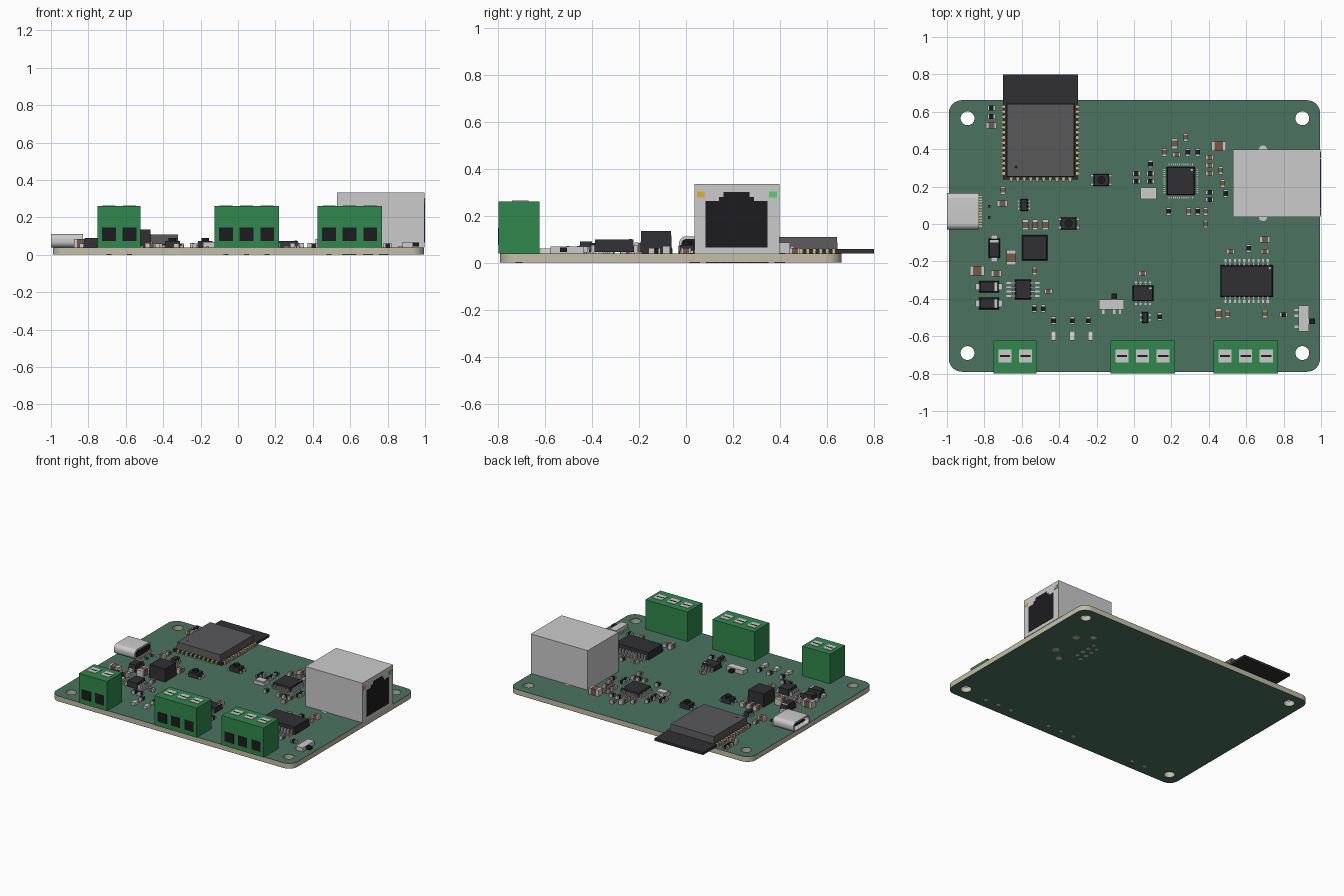
import bpy, bmesh, math
from mathutils import Matrix

if "Cube" in bpy.data.objects:
    bpy.data.objects.remove(bpy.data.objects["Cube"])

MATS = {}
COL = {
    'mask': (0.07, 0.175, 0.12), 'core': (0.55, 0.52, 0.38), 'gold': (0.65, 0.5, 0.22),
    'silver': (0.62, 0.63, 0.65), 'black': (0.012, 0.012, 0.014), 'chip': (0.03, 0.03, 0.033),
    'can': (0.1, 0.1, 0.105), 'green': (0.03, 0.25, 0.075), 'brown': (0.2, 0.095, 0.06),
    'cream': (0.75, 0.72, 0.62), 'amber': (0.75, 0.45, 0.03), 'lime': (0.1, 0.65, 0.15),
}
Z = 0.04  # top of the board


def mat(key):
    if key not in MATS:
        MATS[key] = bpy.data.materials.new(key)
        MATS[key].diffuse_color = (*COL[key], 1)
    return MATS[key]


def finish(name, bm, key):
    me = bpy.data.meshes.new(name)
    bm.to_mesh(me)
    bm.free()
    me.materials.append(mat(key))
    ob = bpy.data.objects.new(name, me)
    bpy.context.collection.objects.link(ob)
    return ob


def add_box(bm, b):
    """b = x0, x1, y0, y1, z0, z1 and optional taper of the top face"""
    c = [(b[i] + b[i + 1]) / 2 for i in (0, 2, 4)]
    s = [b[i + 1] - b[i] for i in (0, 2, 4)]
    t = b[6] if len(b) > 6 else 0
    for v in bmesh.ops.create_cube(bm, size=1)['verts']:
        top = v.co.z > 0
        for i in range(3):
            k = s[i] - (2 * t if top and i < 2 else 0)
            v.co[i] = c[i] + v.co[i] * k


def boxes(name, items, key):
    bm = bmesh.new()
    for b in items:
        add_box(bm, b)
    return finish(name, bm, key)


def discs(name, items, key, seg=20):
    """items: x, y, radius, z0, z1"""
    bm = bmesh.new()
    for x, y, r, z0, z1 in items:
        bmesh.ops.create_cone(bm, cap_ends=True, segments=seg, radius1=r, radius2=r,
                              depth=z1 - z0, matrix=Matrix.Translation((x, y, (z0 + z1) / 2)))
    ob = finish(name, bm, key)
    ob.data.shade_smooth()
    ob.data.set_sharp_from_angle(angle=math.radians(40))
    return ob


def cbox(x, y, w, d, h, t=0, z=Z):
    return (x - w / 2, x + w / 2, y - d / 2, y + d / 2, z, z + h, t)


def circle(x, y, r, n=32):
    return [(x + r * math.cos(a), y + r * math.sin(a)) for a in (2 * math.pi * i / n for i in range(n))]


def round_rect(x0, x1, y0, y1, r, n=8):
    pts = []
    for q, (cx, cy) in enumerate(((x1 - r, y1 - r), (x0 + r, y1 - r), (x0 + r, y0 + r), (x1 - r, y0 + r))):
        for i in range(n + 1):
            a = math.pi / 2 * (q + i / n)
            pts.append((cx + r * math.cos(a), cy + r * math.sin(a)))
    return pts


def plate(name, loops, a0, a1, key, along_x=False):
    """Filled outline with holes, extruded from a0 to a1 along z (or along x, outline in y/z)"""
    cu = bpy.data.curves.new(name, 'CURVE')
    cu.dimensions, cu.fill_mode, cu.extrude = '2D', 'BOTH', (a1 - a0) / 2
    for loop in loops:
        sp = cu.splines.new('POLY')
        sp.points.add(len(loop) - 1)
        for p, (x, y) in zip(sp.points, loop):
            p.co = (x, y, 0, 1)
        sp.use_cyclic_u = True
    tmp = bpy.data.objects.new(name + '_curve', cu)
    bpy.context.collection.objects.link(tmp)
    dg = bpy.context.evaluated_depsgraph_get()
    me = bpy.data.meshes.new_from_object(tmp.evaluated_get(dg))
    bpy.data.objects.remove(tmp)
    bm = bmesh.new()
    bm.from_mesh(me)
    bmesh.ops.remove_doubles(bm, verts=bm.verts, dist=1e-5)
    m = Matrix.Translation((0, 0, (a0 + a1) / 2))
    if along_x:
        m = Matrix(((0, 0, 1, 0), (1, 0, 0, 0), (0, 1, 0, 0), (0, 0, 0, 1))) @ m
    bm.transform(m)
    bmesh.ops.recalc_face_normals(bm, faces=bm.faces)
    ob = finish(name, bm, key)
    ob.data.shade_smooth()
    ob.data.set_sharp_from_angle(angle=math.radians(30))
    return ob


# circuit board: bare core with a solder mask on each side
outline = [round_rect(-0.99, 0.995, -0.79, 0.662, 0.07)]
outline += [circle(x, y, 0.037) for x in (-0.89, 0.9) for y in (-0.69, 0.565)]
plate('board_core', outline, 0.003, 0.038, 'core')
plate('top_mask', outline, 0.038, Z, 'mask')
plate('bottom_mask', outline, 0.001, 0.003, 'mask')

# screw terminal blocks along the front edge
pins = []
for name, cx, n in (('power_terminal', -0.635, 2), ('bus_terminal', 0.046, 3), ('serial_terminal', 0.597, 3)):
    w = 0.115 * n
    xs = [cx + 0.11 * (i - (n - 1) / 2) for i in range(n)]
    boxes(name + '_block', [(cx - w / 2, cx + w / 2, -0.798, -0.622, Z, 0.26)], 'green')
    boxes(name + '_wire_openings', [(x - 0.037, x + 0.037, -0.8, -0.78, 0.075, 0.147) for x in xs], 'black')
    boxes(name + '_screws', [cbox(x, -0.705, 0.07, 0.07, 0.006, 0, 0.258) for x in xs], 'silver')
    boxes(name + '_screw_slots', [cbox(x, -0.705, 0.055, 0.01, 0.002, 0, 0.263) for x in xs], 'black')
    pins += [(x, -0.71) for x in xs]

# network jack with stepped opening, lights and shield tabs
boxes('network_jack_shell', [(0.53, 0.998, 0.037, 0.398, Z, 0.334)], 'silver')
jack = [(0.083, 0.066), (0.347, 0.066), (0.347, 0.262), (0.29, 0.262), (0.29, 0.28), (0.27, 0.28),
        (0.27, 0.3), (0.16, 0.3), (0.16, 0.28), (0.14, 0.28), (0.14, 0.262), (0.083, 0.262)]
plate('network_jack_opening', [jack], 0.98, 1.0, 'black', True)
boxes('jack_light_amber', [(0.98, 1.0, 0.046, 0.08, 0.278, 0.304)], 'amber')
boxes('jack_light_green', [(0.98, 1.0, 0.352, 0.386, 0.278, 0.304)], 'lime')
discs('jack_shield_pads', [(0.69, y, 0.022, z, z + 0.002) for y in (0.037, 0.398) for z in (0, Z)], 'silver')
pins += [(0.57 + 0.05 * (i % 2), 0.12 + 0.028 * i) for i in range(8)]
discs('jack_peg_ends', [(0.78, y, 0.025, 0, 0.002) for y in (0.11, 0.325)], 'core')
discs('through_hole_pads', [(x, y, 0.014, 0, 0.0015) for x, y in pins], 'silver', 14)

# usb socket: hollow rounded shell with tongue
plate('usb_shell', [round_rect(-0.03, 0.165, Z, 0.112, 0.03), round_rect(-0.02, 0.155, 0.05, 0.102, 0.024)],
      -1.0, -0.83, 'silver', True)
plate('usb_socket_back', [round_rect(-0.02, 0.155, 0.05, 0.102, 0.024)], -0.9, -0.832, 'black', True)
boxes('usb_tongue', [(-0.985, -0.89, 0.01, 0.125, 0.07, 0.082)], 'black')
boxes('usb_contacts', [cbox(-0.825, -0.012 + 0.0145 * i, 0.025, 0.007, 0.008) for i in range(12)], 'gold')

# wireless module overhanging the back edge
boxes('module_board', [(-0.7, -0.3, 0.238, 0.8, Z, 0.058)], 'chip')
boxes('module_shield_can', [(-0.682, -0.318, 0.25, 0.645, 0.058, 0.11, 0.004)], 'can')
pads = [cbox(x, 0.27 + 0.0275 * i, 0.022, 0.014, 0.02) for x in (-0.7, -0.3) for i in range(14)]
pads += [cbox(-0.657 + 0.035 * i, 0.238, 0.014, 0.022, 0.02) for i in range(10)]
boxes('module_edge_pads', pads, 'gold')
discs('module_pin_mark', [(-0.63, 0.305, 0.008, 0.11, 0.111)], 'black', 16)

# integrated circuits: x, y, width, depth, height, pins per side, side axis, lead span
chips = {
    'ethernet_chip': (0.25, 0.23, 0.15, 0.15, 0.035, 12, 'xy', 0.185),
    'transceiver_chip': (0.602, -0.305, 0.28, 0.17, 0.06, 10, 'y', 0.235),
    'bus_chip': (0.048, -0.37, 0.11, 0.085, 0.04, 4, 'y', 0.125),
    'regulator_chip': (-0.593, -0.35, 0.085, 0.105, 0.045, 4, 'x', 0.175),
    'usb_protection_chip': (-0.588, 0.102, 0.04, 0.065, 0.035, 3, 'x', 0.065),
    'surge_chip': (0.06, -0.5, 0.032, 0.06, 0.03, 2, 'x', 0.055),
}
leads, marks = [], []
for name, (x, y, w, d, h, n, axes, span) in chips.items():
    boxes(name, [cbox(x, y, w, d, h - 0.005, 0.004, Z + 0.005)], 'chip')
    marks.append((x + w / 2 - 0.016, y + d / 2 - 0.016, 0.006, Z + h, Z + h + 0.001))
    for ax in axes:
        body, run = (w, d) if ax == 'x' else (d, w)
        pitch = run * 0.9 / n
        out = (span - body) / 2
        for i in range(n):
            o = (i - (n - 1) / 2) * pitch
            for s in (-1, 1):
                for r, l, z, t in ((body / 2 + out / 2, out, Z, 0.007),
                                   (body / 2 + out * 0.2, out * 0.5, Z + 0.005, h * 0.5)):
                    if ax == 'x':
                        leads.append(cbox(x + s * r, y + o, l, pitch * 0.45, t, 0, z))
                    else:
                        leads.append(cbox(x + o, y + s * r, pitch * 0.45, l, t, 0, z))
boxes('chip_leads', leads, 'silver')
discs('chip_pin_marks', marks[:3], 'silver', 12)

# power inductor
boxes('inductor', [cbox(-0.531, -0.127, 0.135, 0.135, 0.095, 0.004)], 'chip')

# power diodes
diodes = [(-0.775, -0.335, 0), (-0.775, -0.425, 0), (-0.747, -0.13, 1)]
body, band, tabs = [], [], []
for x, y, v in diodes:
    sz = lambda a, b: (b, a) if v else (a, b)
    body.append(cbox(x, y, *sz(0.105, 0.062), 0.05, 0.006))
    dx, dy = sz(0.037, 0)
    band.append(cbox(x + dx, y + dy, *sz(0.014, 0.05), 0.051))
    tabs.append(cbox(x, y, *sz(0.145, 0.035), 0.02))
boxes('diode_bodies', body, 'chip')
boxes('diode_bands', band, 'silver')
boxes('diode_tabs', tabs, 'silver')

# push buttons
buttons = [(-0.175, 0.235), (-0.35, 0.003)]
boxes('button_bodies', [cbox(x, y, 0.085, 0.065, 0.035, 0.003) for x, y in buttons], 'chip')
boxes('button_tabs', [cbox(x, y + s * 0.022, 0.115, 0.014, 0.012) for x, y in buttons for s in (-1, 1)], 'silver')
discs('button_caps', [(x, y, 0.021, Z + 0.03, Z + 0.05) for x, y in buttons], 'black', 24)

# slide switches for the line terminators
boxes('switch_shells', [cbox(-0.12, -0.43, 0.135, 0.055, 0.03), cbox(0.907, -0.505, 0.055, 0.14, 0.03)], 'silver')
boxes('switch_levers', [cbox(-0.105, -0.388, 0.03, 0.035, 0.02, 0, Z + 0.005),
                        cbox(0.949, -0.52, 0.035, 0.03, 0.02, 0, Z + 0.005)], 'black')
boxes('switch_tabs', [cbox(-0.12 + o, -0.465, 0.012, 0.03, 0.008) for o in (-0.045, 0.015, 0.045)] +
      [cbox(0.872, -0.505 + o, 0.03, 0.012, 0.008) for o in (-0.045, 0.015, 0.045)], 'silver')

# crystal
boxes('crystal_base', [cbox(0.078, 0.165, 0.085, 0.062, 0.02)], 'cream')
boxes('crystal_lid', [cbox(0.078, 0.165, 0.07, 0.048, 0.008, 0, Z + 0.02)], 'silver')

# small two-ended parts, laid flat along x or y
ends = []


def passives(name, key, flat, upright, l=0.042, w=0.025, h=0.022):
    items = []
    for group, v in ((flat, 0), (upright, 1)):
        for x, y in group:
            items.append(cbox(x, y, *((w, l * 0.6) if v else (l * 0.6, w)), h))
            for s in (-1, 1):
                o = s * l * 0.4
                ends.append(cbox(x, y + o, w, l * 0.22, h + 0.001) if v else cbox(x + o, y, l * 0.22, w, h + 0.001))
    boxes(name, items, key)


passives('resistors', 'black',
         [(-0.763, 0.62), (-0.763, 0.575), (0.088, 0.27), (0.088, 0.228), (0.013, 0.27), (0.013, 0.228),
          (0.404, 0.17), (0.404, 0.13), (0.8, -0.485)],
         [(0.088, 0.32), (0.185, 0.067), (0.34, 0.067), (0.287, 0.383), (0.34, 0.383), (0.49, 0.163),
          (0.613, -0.13), (0.137, -0.495), (-0.533, -0.453), (-0.485, -0.453),
          (-0.43, -0.517), (-0.33, -0.517), (-0.244, -0.517)])
passives('usb_resistors', 'black', [(-0.774, 0.094), (-0.774, 0.035)], [], 0.026, 0.014, 0.014)
passives('capacitors', 'brown',
         [(-0.458, -0.36), (0.228, 0.37), (0.404, 0.356), (0.404, 0.313), (0.404, 0.27), (0.517, -0.147),
          (0.7, -0.147), (0.046, -0.265)],
         [(-0.53, -0.25), (-0.7, 0.18), (0.163, 0.383), (0.276, 0.463), (0.463, 0.287), (0.474, 0.217),
          (0.292, 0.067), (0.383, 0.067), (0.383, 0.0), (0.5, -0.48), (0.7, -0.48)])
passives('medium_capacitors', 'brown',
         [(-0.763, 0.527), (-0.736, -0.265), (-0.704, 0.11), (0.7, -0.083)],
         [(-0.58, -0.005), (-0.528, -0.005), (-0.474, -0.005), (0.217, 0.43), (0.453, -0.48)], 0.055, 0.032, 0.03)
passives('large_capacitors', 'brown', [(-0.838, -0.25), (0.453, 0.415)], [(-0.656, -0.18)], 0.078, 0.052, 0.045)
passives('status_lights', 'cream', [], [(-0.43, -0.597), (-0.33, -0.597), (-0.233, -0.597)], 0.05, 0.028, 0.02)
boxes('component_end_caps', ends, 'silver')

for m in bpy.data.materials:
    if m.users and not m.is_grease_pencil:
        m.use_nodes = True
        m.node_tree.nodes["Principled BSDF"].inputs["Base Color"].default_value = m.diffuse_color
